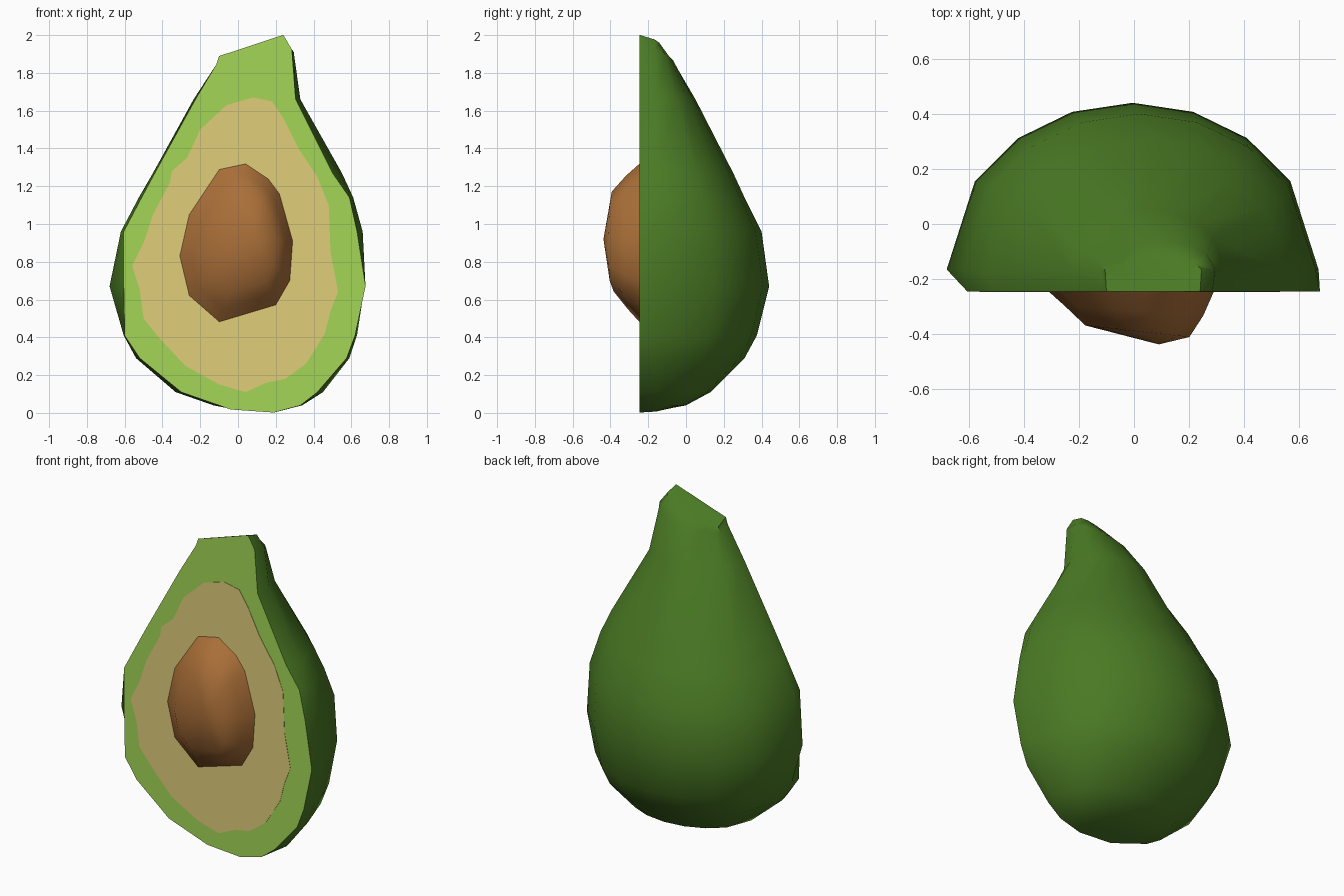
import bpy, bmesh, math

if "Cube" in bpy.data.objects:
    bpy.data.objects.remove(bpy.data.objects["Cube"])


def material(name, srgb):
    m = bpy.data.materials.new(name)
    lin = [((c / 255 + 0.055) / 1.055) ** 2.4 for c in srgb]
    m.diffuse_color = (*lin, 1)
    m.use_nodes = True
    m.node_tree.nodes["Principled BSDF"].inputs["Base Color"].default_value = m.diffuse_color
    return m


SKIN = material("dark green skin", (74, 122, 36))
RIM = material("light green flesh", (163, 214, 86))
FLESH = material("yellow flesh", (224, 206, 122))
PIT = material("brown pit", (170, 111, 56))
CUT = -0.245  # plane of the cut face


def finish(name, bm, mats, angle):
    bmesh.ops.recalc_face_normals(bm, faces=bm.faces[:])
    me = bpy.data.meshes.new(name)
    bm.to_mesh(me)
    bm.free()
    for m in mats:
        me.materials.append(m)
    me.shade_smooth()
    me.set_sharp_from_angle(angle=math.radians(angle))
    ob = bpy.data.objects.new(name, me)
    bpy.context.collection.objects.link(ob)
    return ob


def bridge(bm, a, b):
    n = len(a)
    return [bm.faces.new((a[i], a[(i + 1) % n], b[(i + 1) % n], b[i])) for i in range(n)]


# Body: lofted sections
# height, face left, left, right, face right, back depth, tilt, pinch of the left back
rows = [
    (1.945, -.10, -.105, .245, .24, -.12, .33, .5),
    (1.885, -.115, -.12, .295, .285, -.06, .20, .6),
    (1.66, -.225, -.235, .33, .305, .05, 0, .3),
    (1.27, -.44, -.45, .55, .50, .25, 0, 0),
    (1.14, -.51, -.525, .61, .59, .31, 0, 0),
    (.96, -.605, -.62, .66, .63, .40, 0, 0),
    (.67, -.605, -.68, .67, .675, .44, 0, 0),
    (.41, -.60, -.605, .63, .62, .375, 0, 0),
    (.29, -.52, -.54, .59, .575, .31, 0, 0),
    (.11, -.30, -.33, .45, .42, .13, 0, 0),
    (.04, -.10, -.13, .34, .33, 0, 0, 0),
    (.01, -.04, -.05, .20, .19, -.13, -.07, 0),
]
angles = (180, 148, 128, 109, 90, 71, 52, 32, 0)
bm = bmesh.new()
loops = []
for z, lf, l, r, rf, back, tilt, pinch in rows:
    mid, half = (l + r) / 2, (r - l) / 2
    pts = [(lf, CUT)]
    for d in angles:
        a = math.radians(d)
        depth = (back + .165) * math.sin(a) * (1 - pinch if d > 110 else 1)
        pts.append((mid + half * math.cos(a), -.165 + depth))
    pts.append((rf, CUT))
    loops.append([bm.verts.new((x, y, z + tilt * (x - mid) - tilt * (y - CUT)))
                  for x, y in pts])
for a, b in zip(loops, loops[1:]):
    bridge(bm, a, b)[-1].material_index = 1  # front strip is the cut face
bm.faces.new(loops[0])
bm.faces.new(loops[-1])
finish("avocado_half", bm, [SKIN, RIM], 50)

# Yellow flesh: thin plate on the cut face
flesh = [(.08, 1.67), (.18, 1.65), (.24, 1.56), (.32, 1.40), (.42, 1.25), (.48, 1.10),
         (.49, .85), (.53, .64), (.49, .54), (.46, .42), (.36, .26), (.25, .18),
         (.15, .16), (.04, .11), (-.10, .15), (-.28, .25), (-.42, .40), (-.50, .50),
         (-.52, .65), (-.56, .78), (-.50, .90), (-.45, 1.05), (-.36, 1.22),
         (-.35, 1.28), (-.27, 1.35), (-.20, 1.50), (-.06, 1.63)]
bm = bmesh.new()
front = [bm.verts.new((x, CUT - .002, z)) for x, z in flesh]
rear = [bm.verts.new((x, CUT + .001, z)) for x, z in flesh]
bridge(bm, front, rear)
bm.faces.new(front)
finish("yellow_flesh", bm, [FLESH], 30)

# Pit: outline shrinking towards the bulging front
pit = [(-.10, 1.29), (.04, 1.32), (.16, 1.24), (.22, 1.16), (.29, .91), (.275, .70),
       (.20, .57), (-.10, .48), (-.26, .62), (-.31, .83), (-.26, 1.05)]
bm = bmesh.new()
prev = None
for s, y, lean in ((1, CUT, 0), (.84, -.315, .06), (.63, -.39, .07)):
    cx, cz = .05 * (1 - s), .92
    ring = [bm.verts.new((cx + x * s, y - lean * x, cz + (z - cz) * s)) for x, z in pit]
    if prev:
        bridge(bm, prev, ring)
    prev = ring
tip = bm.verts.new((.09, -.437, .92))
for i in range(len(prev)):
    bm.faces.new((prev[i], prev[(i + 1) % len(prev)], tip))
finish("pit", bm, [PIT], 50)
